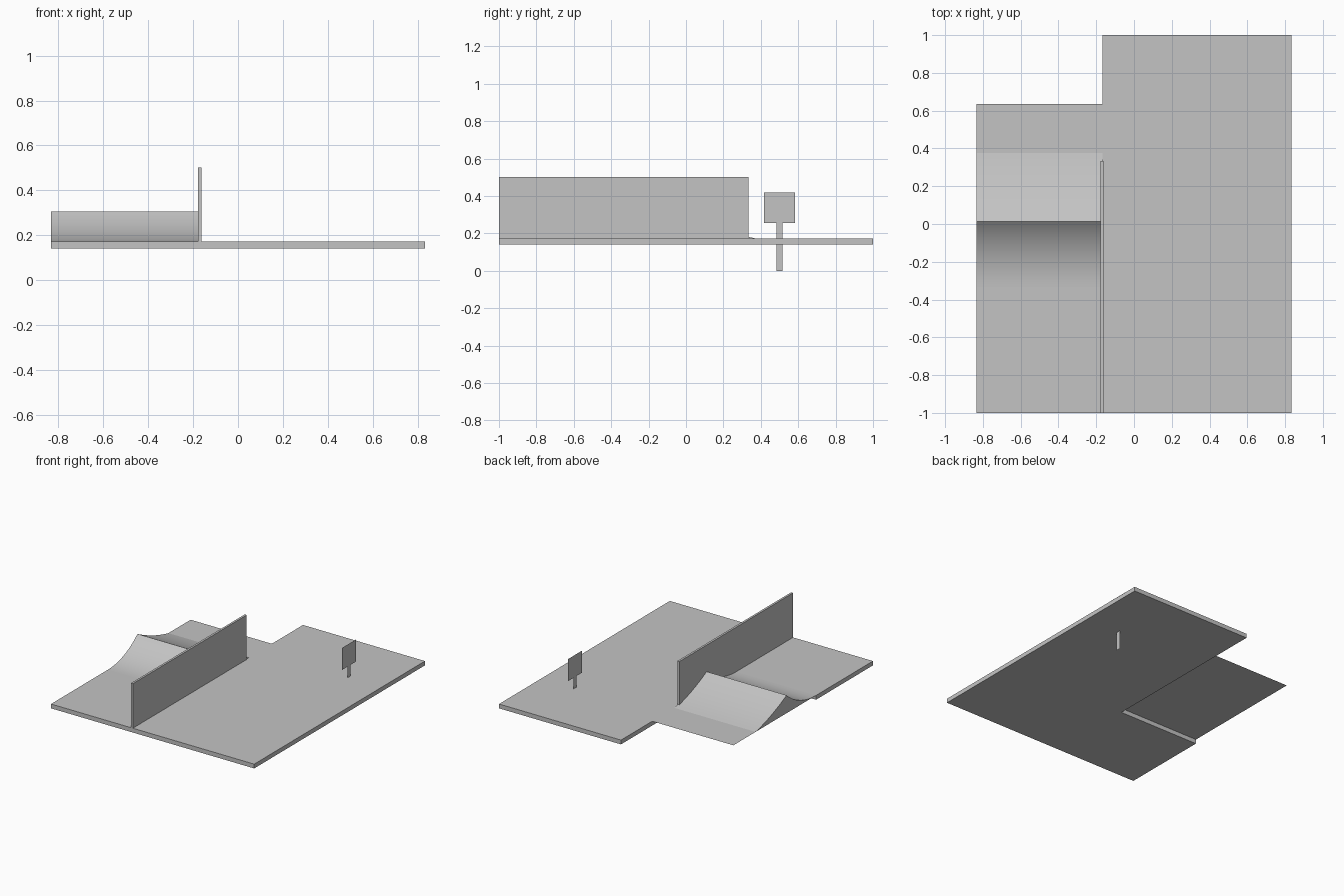
import bpy, bmesh, math

if "Cube" in bpy.data.objects:
    bpy.data.objects.remove(bpy.data.objects["Cube"], do_unlink=True)

grey = bpy.data.materials.new("plain grey")
grey.use_nodes = True
grey.diffuse_color = (0.55, 0.55, 0.55, 1)
grey.node_tree.nodes["Principled BSDF"].inputs["Base Color"].default_value = (0.55, 0.55, 0.55, 1)

BOTTOM, TOP = 0.14, 0.172      # floor slab
LEFT, MID, RIGHT = -0.833, -0.167, 0.833


def extrude(name, points, direction):
    """Face from a list of 3D points, extruded along direction (None = thin sheet)."""
    bm = bmesh.new()
    face = bm.faces.new([bm.verts.new(p) for p in points])
    if direction:
        out = bmesh.ops.extrude_face_region(bm, geom=[face], use_keep_orig=True)
        moved = [g for g in out["geom"] if isinstance(g, bmesh.types.BMVert)]
        bmesh.ops.translate(bm, verts=moved, vec=direction)
        bmesh.ops.recalc_face_normals(bm, faces=bm.faces[:])
    mesh = bpy.data.meshes.new(name)
    bm.to_mesh(mesh)
    bm.free()
    mesh.materials.append(grey)
    obj = bpy.data.objects.new(name, mesh)
    bpy.context.collection.objects.link(obj)
    return obj


# Floor: long strip plus the short start pad beside it
floor = [(LEFT, -1), (RIGHT, -1), (RIGHT, 1), (MID, 1), (MID, -0.333), (LEFT, -0.333)]
extrude("floor_slab", [(x, y, BOTTOM) for x, y in floor], (0, 0, TOP - BOTTOM))

# Divider wall
wall = [(-1, TOP), (0.333, TOP), (0.333, 0.502), (-1, 0.502)]
extrude("divider_wall", [(-0.178, y, z) for y, z in wall], (0.016, 0, 0))

# Ramp: concave take-off arc, sharp ridge, gentle concave landing
Y0, RIDGE, Y1, PEAK = -0.333, 0.012, 0.375, 0.305
length, height = RIDGE - Y0, PEAK - TOP
radius = (length ** 2 + height ** 2) / (2 * height)
sweep = math.asin(length / radius)
profile = []
for i in range(17):
    a = sweep * i / 16
    profile.append((Y0 + radius * math.sin(a), TOP + radius * (1 - math.cos(a))))
for i in range(1, 13):
    t = i / 12
    profile.append((RIDGE + (Y1 - RIDGE) * t, PEAK - height * (1.42 * t - 0.42 * t * t)))
ramp = extrude("ramp", [(LEFT, y, z) for y, z in profile], (MID - LEFT, 0, 0))
bpy.context.view_layer.objects.active = ramp
ramp.select_set(True)
bpy.ops.object.shade_smooth_by_angle(angle=math.radians(20))
ramp.select_set(False)

# Flat run-out sheet behind the ramp
extrude("landing_sheet", [(LEFT, Y1, TOP), (MID, Y1, TOP), (MID, 0.635, TOP), (LEFT, 0.635, TOP)], None)

# Sign: flat square board on a post that passes through the floor
half = [(0.017, 0.0), (0.017, 0.255), (0.083, 0.255), (0.083, 0.418)]
outline = half + [(-y, z) for y, z in reversed(half)]
extrude("sign_board_and_post", [(0.56, 0.5 + y, z) for y, z in outline], None)
